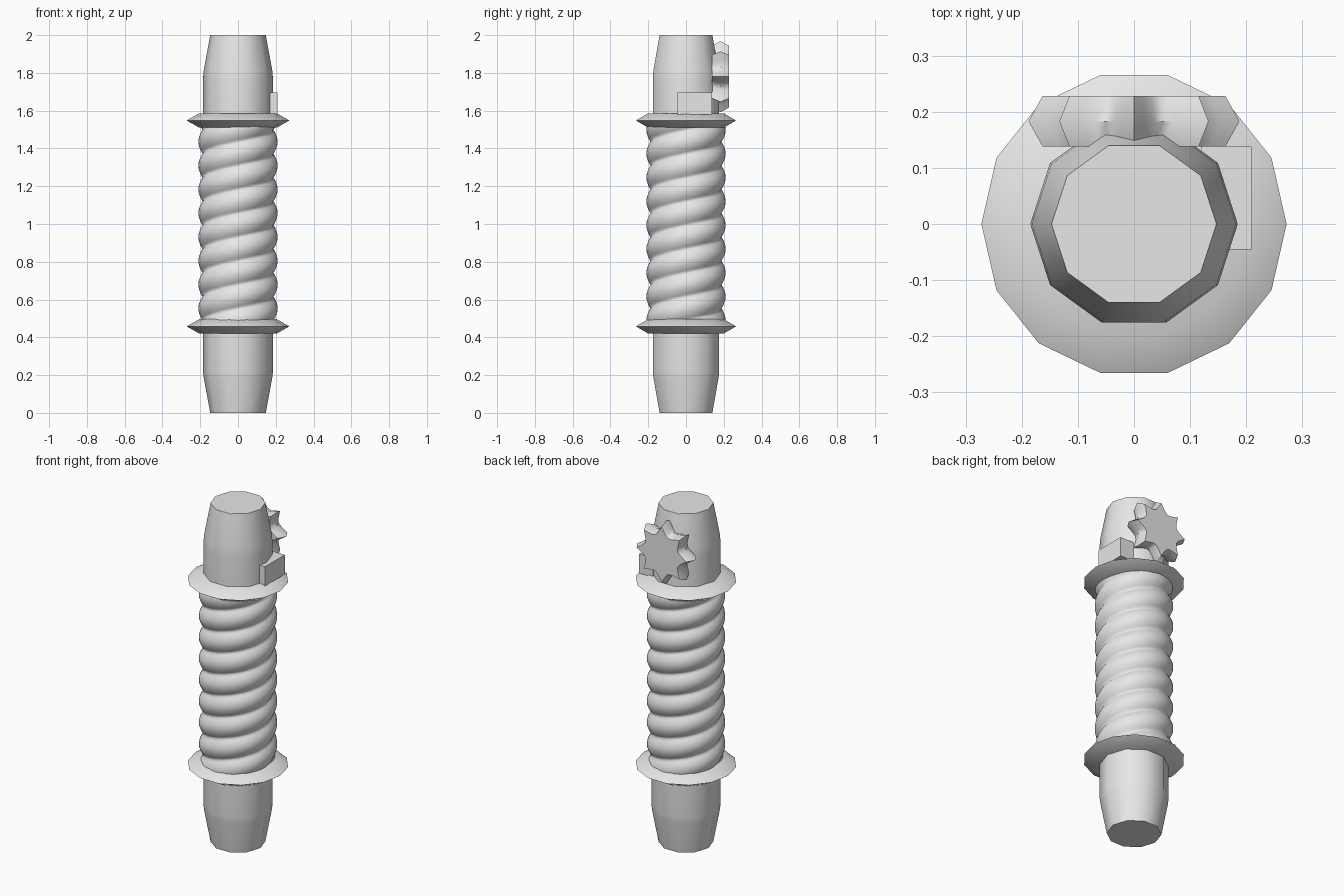
import bpy, bmesh, math

if "Cube" in bpy.data.objects:
    bpy.data.objects.remove(bpy.data.objects["Cube"])

grey = bpy.data.materials.new("light_grey")
grey.diffuse_color = (0.8, 0.8, 0.8, 1)
grey.use_nodes = True
grey.node_tree.nodes["Principled BSDF"].inputs["Base Color"].default_value = grey.diffuse_color


def finish(name, bm, angle):
    """Turn a bmesh into a shaded object."""
    bmesh.ops.recalc_face_normals(bm, faces=bm.faces)
    me = bpy.data.meshes.new(name)
    bm.to_mesh(me)
    bm.free()
    me.materials.append(grey)
    ob = bpy.data.objects.new(name, me)
    bpy.context.collection.objects.link(ob)
    bpy.ops.object.select_all(action='DESELECT')
    ob.select_set(True)
    bpy.context.view_layer.objects.active = ob
    if angle:
        bpy.ops.object.shade_smooth_by_angle(angle=math.radians(angle))
    return ob


def loft(name, rings, angle):
    """Bridge rings of points and cap both ends."""
    bm = bmesh.new()
    rows = [[bm.verts.new(p) for p in ring] for ring in rings]
    n = len(rows[0])
    for a, b in zip(rows, rows[1:]):
        for i in range(n):
            j = (i + 1) % n
            bm.faces.new((a[i], a[j], b[j], b[i]))
    bm.faces.new(rows[0])
    bm.faces.new(rows[-1])
    return finish(name, bm, angle)


def lathe(name, profile, sides, angle):
    return loft(name, [[(r * math.cos(2 * math.pi * i / sides),
                         r * math.sin(2 * math.pi * i / sides), z)
                        for i in range(sides)] for r, z in profile], angle)


# Tapered handle ends
lathe("lower_end", [(0.147, 0), (0.182, 0.19), (0.185, 0.22), (0.185, 0.47)], 10, 40)
lathe("upper_end", [(0.185, 1.54), (0.185, 1.76), (0.182, 1.81), (0.147, 2)], 10, 40)

# Flared guard rings
for name, z in (("lower_ring", 0.42), ("upper_ring", 1.51)):
    lathe(name, [(0.205, z), (0.272, z + 0.038), (0.205, z + 0.076)], 14, 40)

# Twisted grip with two spiral strands
SIDES, ROWS, Z0, Z1 = 40, 112, 0.49, 1.515
PITCH, STARTS = 0.252, 2


def grip_radius(a, z):
    phase = STARTS * (a - 2 * math.pi * (z - Z0) / PITCH)
    return 0.184 + 0.026 * abs(math.sin(phase / 2)) ** 0.8


rings = []
for k in range(ROWS + 1):
    z = Z0 + (Z1 - Z0) * k / ROWS
    ring = []
    for i in range(SIDES):
        a = 2 * math.pi * i / SIDES
        r = grip_radius(a, z)
        ring.append((r * math.cos(a), r * math.sin(a), z))
    rings.append(ring)
loft("twisted_grip", rings, 60)

# Eight-toothed knob on the back, widest in its middle
TEETH, STEPS = 8, 6


def cog(tip, valley, y):
    ring = []
    for i in range(TEETH * STEPS):
        a = 2 * math.pi * i / (TEETH * STEPS)
        t = 2 * (i % STEPS) / STEPS - 1
        r = valley + (tip - valley) * t * t
        ring.append((r * math.sin(a), y, 1.78 + r * math.cos(a)))
    return ring


loft("toothed_knob", [cog(0.163, 0.115, 0.138), cog(0.188, 0.132, 0.183),
                      cog(0.163, 0.115, 0.228)], 35)

# Control box on the right side
bm = bmesh.new()
bmesh.ops.create_cube(bm, size=1)
bmesh.ops.scale(bm, vec=(0.09, 0.183, 0.115), verts=bm.verts)
bmesh.ops.translate(bm, vec=(0.164, 0.0465, 1.6375), verts=bm.verts)
finish("control_box", bm, 0)
